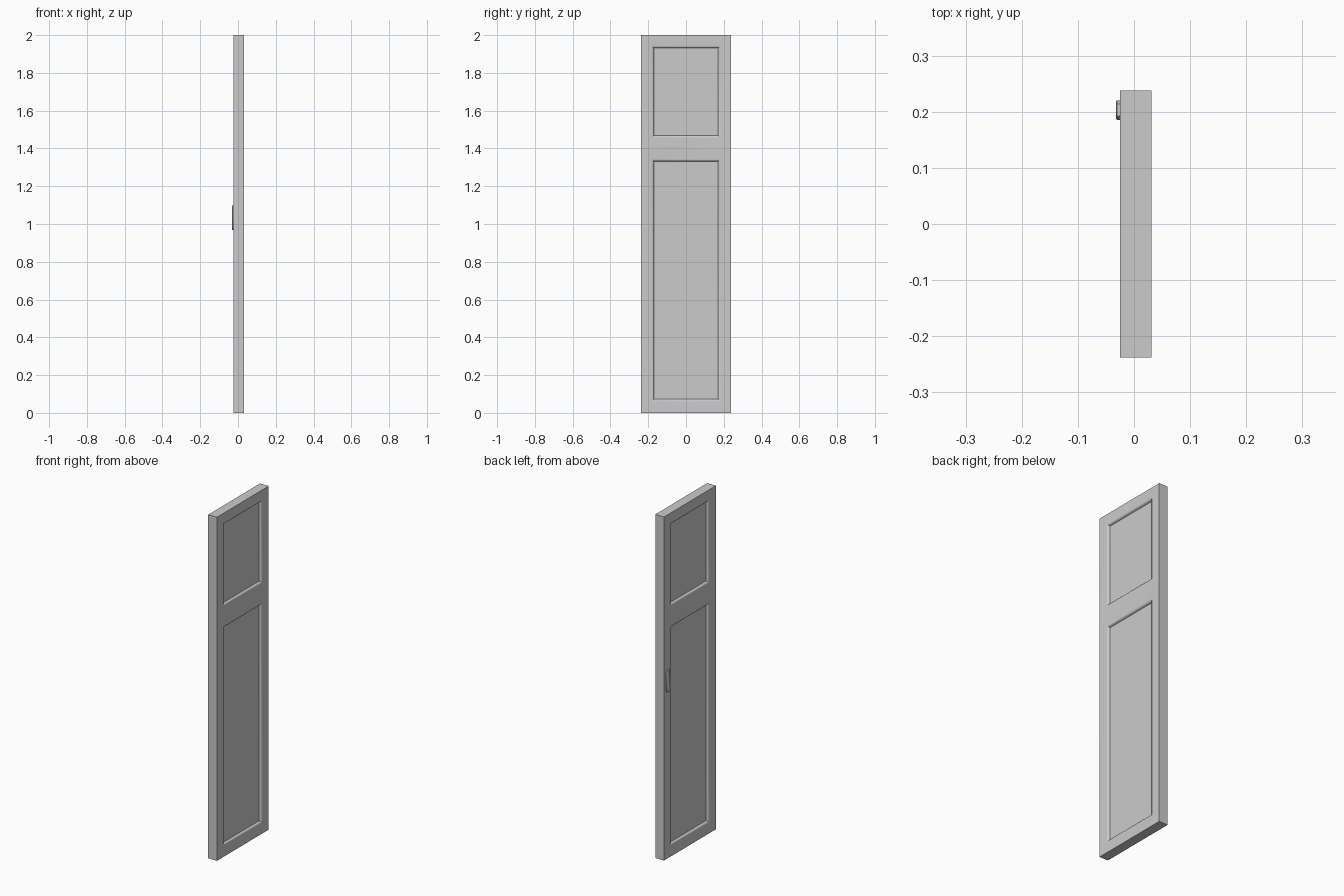
import bpy, bmesh, math

if "Cube" in bpy.data.objects:
    bpy.data.objects.remove(bpy.data.objects["Cube"])

X0, X1 = -0.025, 0.031          # door faces
YS = [-0.238, -0.183, 0.183, 0.238]
ZS = [0.0, 0.060, 1.345, 1.455, 1.945, 2.0]
PANEL_ROWS = (1, 3)             # z rows holding recessed panels
# moulding steps: (inset, depth) from frame face to panel floor
STEPS = [(0.0, 0.0), (0.005, 0.001), (0.0095, 0.004), (0.0125, 0.009), (0.014, 0.014)]


def finish(name, bm):
    bmesh.ops.remove_doubles(bm, verts=bm.verts, dist=1e-5)
    bmesh.ops.recalc_face_normals(bm, faces=bm.faces)
    me = bpy.data.meshes.new(name)
    bm.to_mesh(me)
    bm.free()
    ob = bpy.data.objects.new(name, me)
    bpy.context.collection.objects.link(ob)
    bpy.ops.object.select_all(action='DESELECT')
    ob.select_set(True)
    bpy.context.view_layer.objects.active = ob
    bpy.ops.object.shade_smooth_by_angle(angle=math.radians(40))
    return ob


def loft(bm, rings, cap_first=False, cap_last=True):
    rings = [[bm.verts.new(p) for p in r] for r in rings]
    n = len(rings[0])
    for a, b in zip(rings, rings[1:]):
        for i in range(n):
            j = (i + 1) % n
            bm.faces.new((a[i], a[j], b[j], b[i]))
    if cap_first:
        bm.faces.new(rings[0])
    if cap_last:
        bm.faces.new(rings[-1])


def rect(x, y0, y1, z0, z1):
    return [(x, y0, z0), (x, y1, z0), (x, y1, z1), (x, y0, z1)]


# Door leaf: framed faces on both sides with two recessed panels
bm = bmesh.new()
for x, inward in ((X0, 1), (X1, -1)):
    for r in range(5):
        for c in range(3):
            cell = (YS[c], YS[c + 1], ZS[r], ZS[r + 1])
            steps = STEPS if (c == 1 and r in PANEL_ROWS) else STEPS[:1]
            loft(bm, [rect(x + inward * d, cell[0] + i, cell[1] - i, cell[2] + i, cell[3] - i)
                      for i, d in steps])
# Door edges
for y in (YS[0], YS[-1]):
    for a, b in zip(ZS, ZS[1:]):
        bm.faces.new([bm.verts.new(p) for p in ((X0, y, a), (X1, y, a), (X1, y, b), (X0, y, b))])
for z in (ZS[0], ZS[-1]):
    for a, b in zip(YS, YS[1:]):
        bm.faces.new([bm.verts.new(p) for p in ((X0, a, z), (X1, a, z), (X1, b, z), (X0, b, z))])
finish("door_leaf", bm)


# Finger pull: cut-corner plate with a shallow hollow
def octagon(x, inset, cy=0.203, cz=1.034, hy=0.0175, hz=0.065):
    hy, hz, ky, kz = hy - inset, hz - inset, 0.007, 0.012
    pts = [(hy, hz - kz), (hy - ky, hz), (ky - hy, hz), (-hy, hz - kz)]
    pts += [(-a, -b) for a, b in pts]
    return [(x, cy + a, cz + b) for a, b in pts]


bm = bmesh.new()
loft(bm, [octagon(X0 + 0.002, 0), octagon(X0 - 0.005, 0), octagon(X0 - 0.007, 0.002),
          octagon(X0 - 0.007, 0.005), octagon(X0 - 0.003, 0.006)], cap_first=True)
finish("finger_pull", bm)
